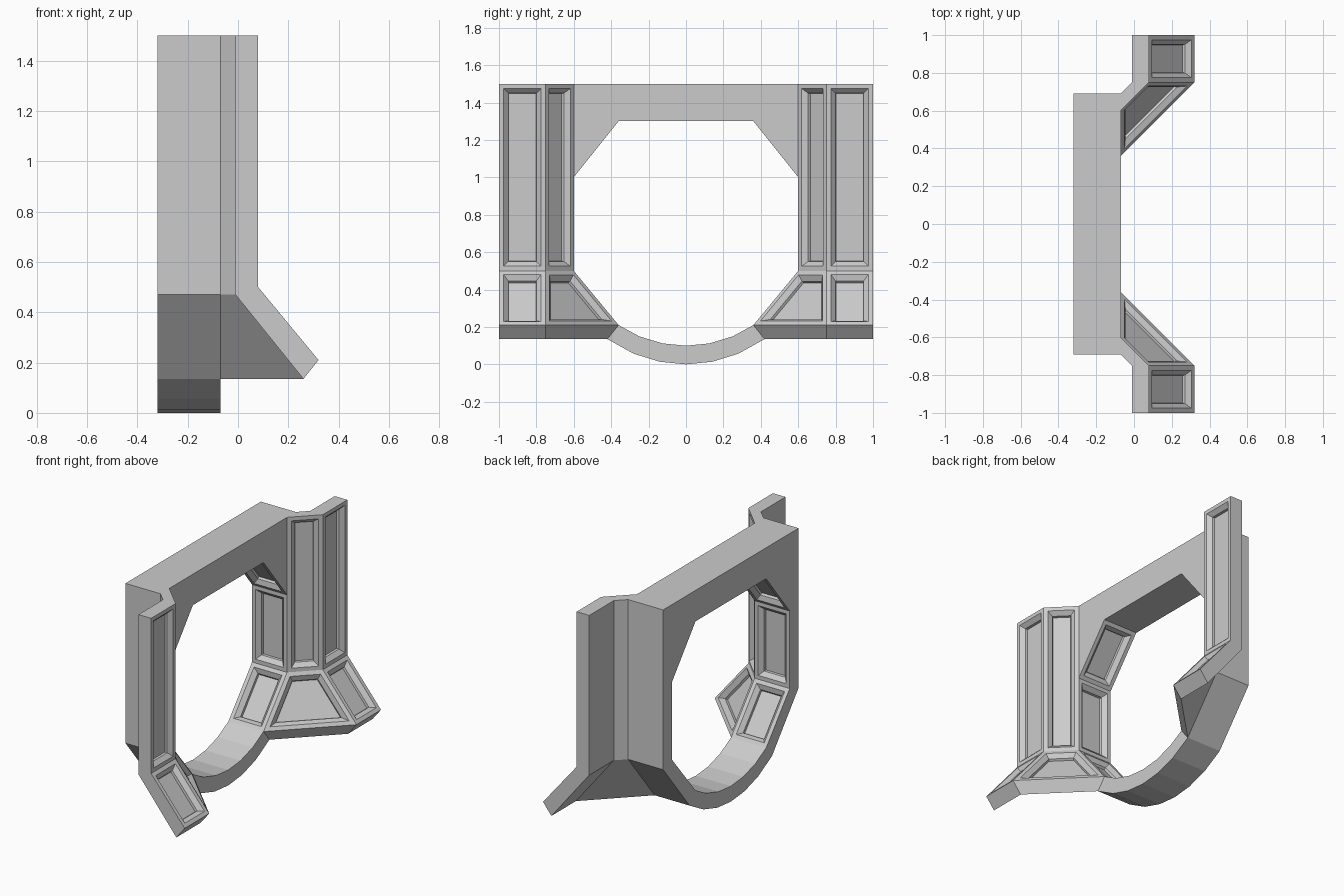
import bpy, bmesh
from mathutils import Vector

if "Cube" in bpy.data.objects:
    bpy.data.objects.remove(bpy.data.objects["Cube"])


def panel(bm, face):
    # flat border, sloped bevel, then a small straight step
    for width, depth in ((0.025, 0), (0.025, -0.025), (0.002, -0.015)):
        bmesh.ops.inset_individual(bm, faces=[face], thickness=width, depth=depth,
                                   use_even_offset=True)


def loft(name, rings, panel_test, open_test):
    """Skin matching closed rings, recess the chosen faces, mirror across y."""
    bm = bmesh.new()
    rows = [[bm.verts.new(p) for p in ring] for ring in rings]
    n = len(rows[0])
    for a, b in zip(rows, rows[1:]):
        for i in range(n):
            j = (i + 1) % n
            bm.faces.new((a[i], a[j], b[j], b[i]))
    bm.faces.new(rows[0])
    bm.faces.new(rows[-1])
    bmesh.ops.recalc_face_normals(bm, faces=bm.faces[:])
    bm.normal_update()
    panels = [f for f in bm.faces if panel_test(f)]
    opened = [f for f in bm.faces if open_test(f)]
    for f in panels:
        panel(bm, f)
    bmesh.ops.delete(bm, geom=opened, context='FACES_ONLY')
    mesh = bpy.data.meshes.new(name)
    bm.to_mesh(mesh)
    bm.free()
    ob = bpy.data.objects.new(name, mesh)
    bpy.context.collection.objects.link(ob)
    mod = ob.modifiers.new("mirror", 'MIRROR')
    mod.use_axis = (False, True, False)
    return ob


# Doorway frame: half profile in (y, z), extruded along x
inner = [(0, 1.3), (0.36, 1.3), (0.6, 1.0), (0.6, 0.5), (0.36, 0.21),
         (0.25, 0.15), (0.125, 0.112), (0, 0.1)]
outer = [(0, 0), (0.14, 0.014), (0.28, 0.057), (0.42, 0.135),
         (0.69, 0.47), (0.69, 1.5), (0, 1.5)]
profile = inner + outer


def is_reveal(f):
    c = f.calc_center_median()
    return (abs(f.normal.x) < 0.1 and f.normal.y < -0.3
            and c.y > 0.4 and 0.3 < c.z < 1.2)


loft("door_frame", [[(x, y, z) for y, z in profile] for x in (-0.32, -0.07)],
     is_reveal, lambda f: all(abs(v.co.y) < 1e-4 for v in f.verts))

# Side walls: flared section (offset, z) swept around the 45 degree corner
section = [(0, 1.5), (0, 0.5), (-0.24, 0.21), (-0.18, 0.135), (0.09, 0.47), (0.09, 1.5)]
stations = [((-0.07, 0.6), (0, 1)), ((0.08, 0.75), (-1, 0)), ((0.08, 1.0), (-1, 0))]
rings = [[(px + dx * d, py + dy * d, z) for d, z in section]
         for (px, py), (dx, dy) in stations]

loft("side_walls", rings,
     lambda f: f.normal.x > 0.3 and f.normal.z > -0.1,
     lambda f: all(abs(v.co.x + 0.07) < 1e-4 for v in f.verts))
